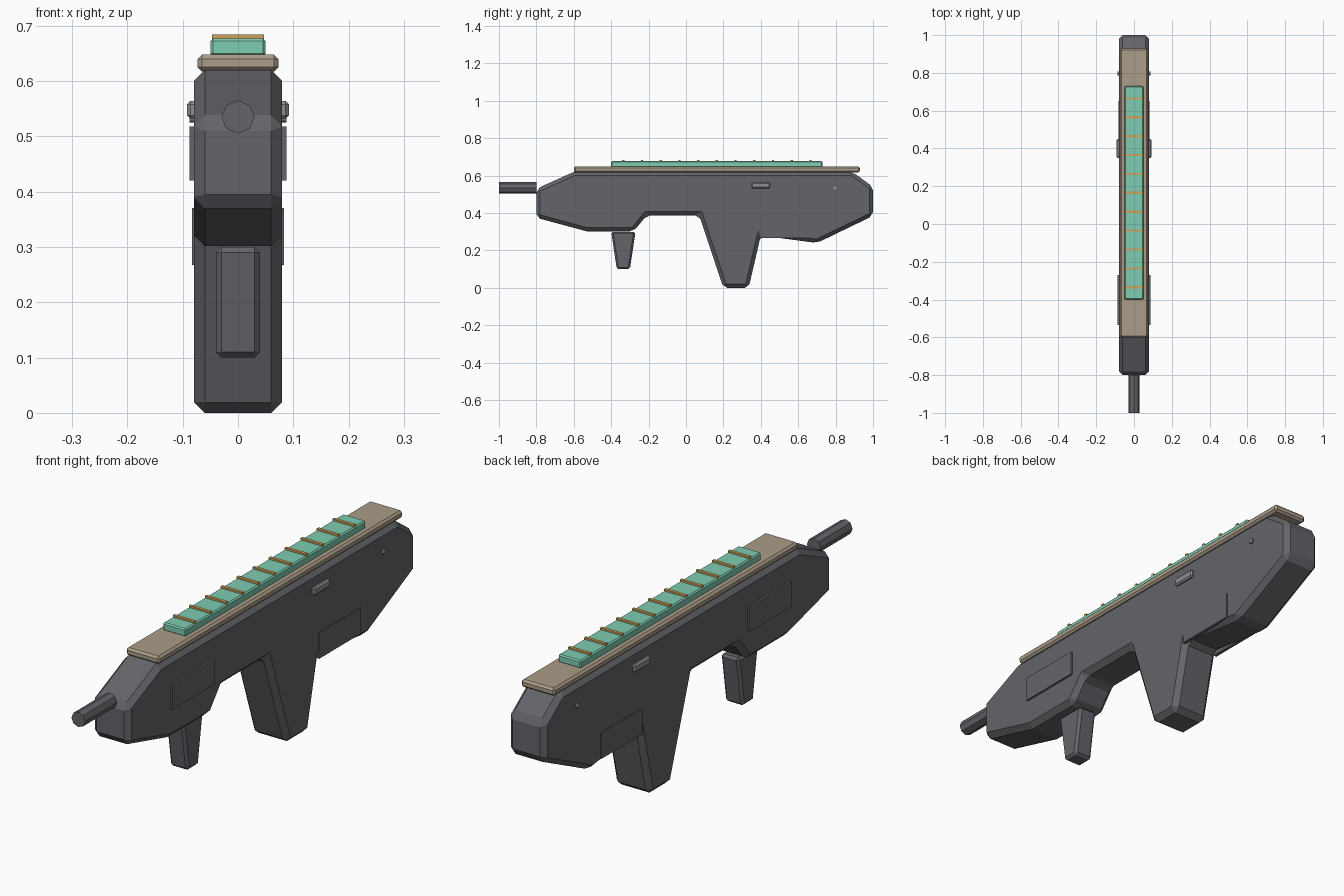
import bpy, bmesh, math

if "Cube" in bpy.data.objects:
    bpy.data.objects.remove(bpy.data.objects["Cube"])


def material(name, rgb):
    m = bpy.data.materials.new(name)
    m.diffuse_color = (*rgb, 1)
    m.use_nodes = True
    m.node_tree.nodes["Principled BSDF"].inputs["Base Color"].default_value = m.diffuse_color
    return m


DARK = material("dark_grey", (0.125, 0.128, 0.142))
STEEL = material("light_grey", (0.28, 0.28, 0.29))
TAN = material("tan", (0.41, 0.34, 0.25))
GREEN = material("mint_green", (0.21, 0.61, 0.45))
ORANGE = material("orange", (0.60, 0.37, 0.11))


def slab(name, profile, x0, x1, mat, bevel=0):
    """Extrude a (y, z) outline from x0 to x1, with optional chamfers."""
    bm = bmesh.new()
    face = bm.faces.new([bm.verts.new((x0, y, z)) for y, z in profile])
    ext = bmesh.ops.extrude_face_region(bm, geom=[face])
    verts = [v for v in ext["geom"] if isinstance(v, bmesh.types.BMVert)]
    bmesh.ops.translate(bm, verts=verts, vec=(x1 - x0, 0, 0))
    bmesh.ops.recalc_face_normals(bm, faces=bm.faces)
    mesh = bpy.data.meshes.new(name)
    bm.to_mesh(mesh)
    bm.free()
    ob = bpy.data.objects.new(name, mesh)
    bpy.context.collection.objects.link(ob)
    mesh.materials.append(mat)
    if bevel:
        mod = ob.modifiers.new("chamfer", "BEVEL")
        mod.width = bevel
        mod.segments = 1
        mod.limit_method = "ANGLE"
        mod.angle_limit = math.radians(30)
    return ob


def box(name, x0, x1, y0, y1, z0, z1, mat, bevel=0):
    return slab(name, [(y0, z0), (y1, z0), (y1, z1), (y0, z1)], x0, x1, mat, bevel)


def rod(name, radius, depth, loc, rot, mat):
    bpy.ops.mesh.primitive_cylinder_add(vertices=8, radius=radius, depth=depth,
                                        location=loc, rotation=rot)
    ob = bpy.context.object
    ob.name = name
    ob.data.materials.append(mat)


# Main body with rear grip
slab("body", [(-0.80, 0.53), (-0.60, 0.62), (0.89, 0.62), (1.0, 0.54),
              (1.0, 0.385), (0.70, 0.24), (0.40, 0.28), (0.335, 0.0),
              (0.20, 0.0), (0.07, 0.388), (-0.21, 0.388), (-0.28, 0.302),
              (-0.53, 0.302), (-0.80, 0.375)], -0.08, 0.08, DARK, 0.02)

# Front grip and barrel
slab("front_grip", [(-0.40, 0.30), (-0.37, 0.10), (-0.30, 0.10), (-0.27, 0.30)],
     -0.04, 0.04, DARK, 0.01)
rod("barrel", 0.03, 0.2, (0, -0.9, 0.535), (math.pi / 2, 0, 0), DARK)

# Top plate and rail
box("top_plate", -0.073, 0.073, -0.60, 0.93, 0.617, 0.648, TAN, 0.008)
box("rail", -0.05, 0.05, -0.40, 0.73, 0.645, 0.677, GREEN, 0.005)
for i in range(11):
    y = -0.335 + 0.1 * i
    box(f"rail_rib_{i + 1}", -0.047, 0.047, y - 0.006, y + 0.006, 0.674, 0.684, ORANGE)

# Side panels, levers and pins on both sides
for side, s in (("left", -1), ("right", 1)):
    box(f"front_panel_{side}", s * 0.07, s * 0.088, -0.535, -0.27, 0.42, 0.518, DARK)
    box(f"rear_panel_{side}", s * 0.07, s * 0.083, 0.39, 0.65, 0.267, 0.37, DARK)
    box(f"lever_{side}", s * 0.07, s * 0.092, 0.35, 0.45, 0.532, 0.564, STEEL, 0.006)
    rod(f"pin_{side}", 0.01, 0.02, (s * 0.078, 0.797, 0.535), (0, math.pi / 2, 0), STEEL)
